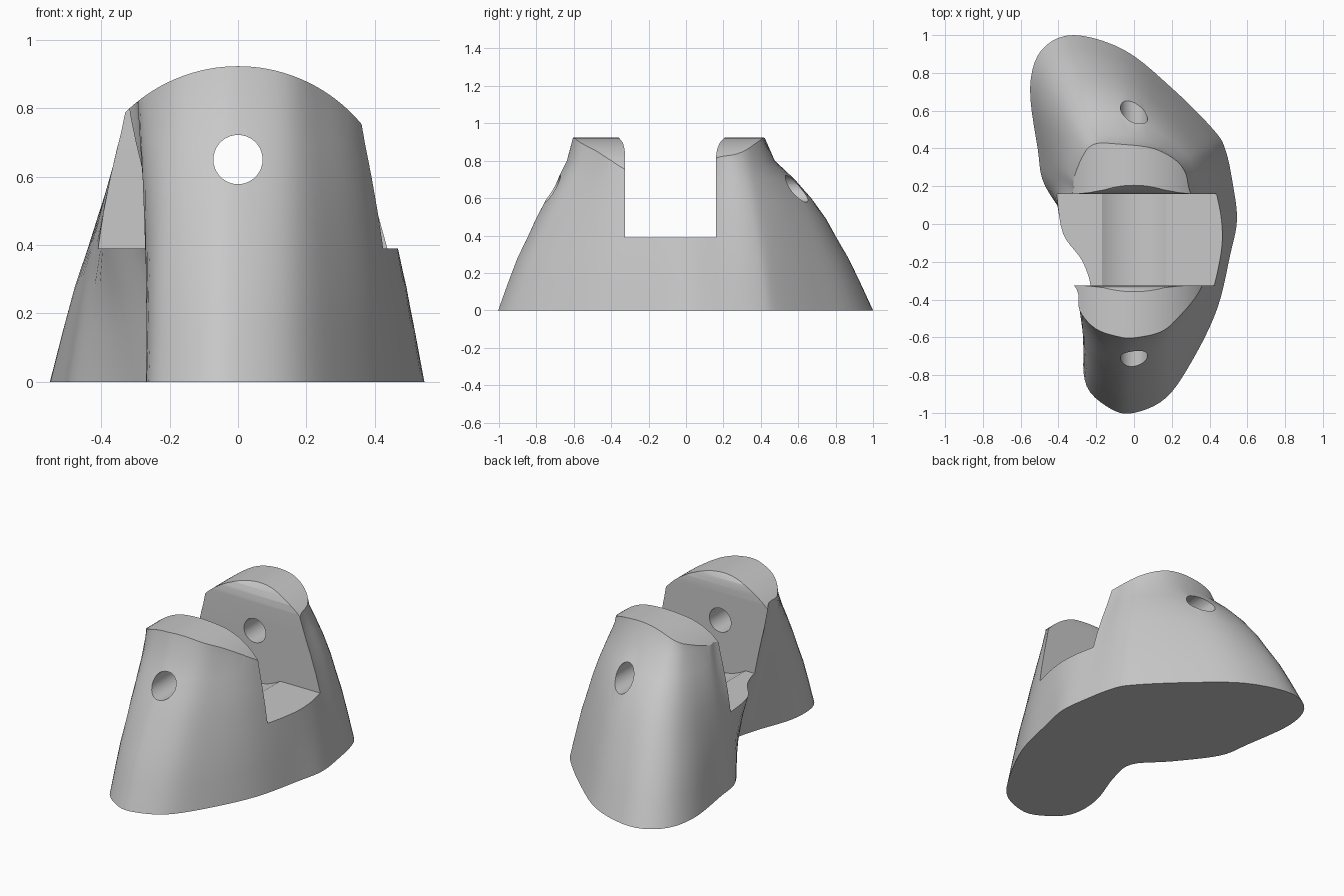
import bpy, bmesh, math
from mathutils import Vector

old_cube = bpy.data.objects.get("Cube")
if old_cube:
    bpy.data.objects.remove(old_cube, do_unlink=True)

# Single grey material
grey = bpy.data.materials.new("light_grey")
grey.use_nodes = True
grey.diffuse_color = (0.58, 0.58, 0.58, 1)
grey.node_tree.nodes["Principled BSDF"].inputs["Base Color"].default_value = grey.diffuse_color


def smooth_loop(points, steps=5):
    """Closed Catmull-Rom curve through the given points."""
    pts = [Vector(p) for p in points]
    n = len(pts)
    loop = []
    for i in range(n):
        a, b, c, d = (pts[(i + k - 1) % n] for k in range(4))
        for s in range(steps):
            t = s / steps
            loop.append(0.5 * (2 * b + (c - a) * t + (2 * a - 5 * b + 4 * c - d) * t ** 2
                               + (3 * b - a - 3 * c + d) * t ** 3))
    return loop


def loft(name, rings):
    """Solid skinned over equal-length rings of 3D points."""
    bm = bmesh.new()
    rows = [[bm.verts.new(p) for p in ring] for ring in rings]
    count = len(rows[0])
    for low, high in zip(rows, rows[1:]):
        for i in range(count):
            j = (i + 1) % count
            bm.faces.new((low[i], low[j], high[j], high[i]))
    bm.faces.new(rows[0])
    bm.faces.new(rows[-1])
    bmesh.ops.recalc_face_normals(bm, faces=bm.faces[:])
    mesh = bpy.data.meshes.new(name)
    bm.to_mesh(mesh)
    bm.free()
    obj = bpy.data.objects.new(name, mesh)
    bpy.context.collection.objects.link(obj)
    mesh.materials.append(grey)
    return obj


def along_y(name, profile, start, end):
    return loft(name, [[(x, y, z) for x, z in profile] for y in (start, end)])


def along_x(name, profile, start, end):
    return loft(name, [[(x, y, z) for y, z in profile] for x in (start, end)])


def arc(cx, cz, radius, first, last, steps):
    angles = [math.radians(first + (last - first) * i / steps) for i in range(steps + 1)]
    return [(cx + radius * math.cos(a), cz + radius * math.sin(a)) for a in angles]


def cut(target, cutter):
    mod = target.modifiers.new("cut", "BOOLEAN")
    mod.operation = "DIFFERENCE"
    mod.solver = "EXACT"
    mod.object = cutter
    bpy.context.view_layer.objects.active = target
    bpy.ops.object.modifier_apply(modifier=mod.name)
    bpy.data.objects.remove(cutter, do_unlink=True)


# Body: footprint blended into the narrower top outline
foot = [(0, -1), (.17, -.92), (.31, -.72), (.44, -.45), (.51, -.16), (.545, .02),
        (.525, .2), (.485, .39), (.42, .5), (.2, .72), (-.05, .92), (-.32, 1),
        (-.49, .92), (-.55, .72), (-.51, .4), (-.47, .2), (-.3, -.03), (-.15, -.2),
        (-.17, -.38), (-.26, -.65), (-.25, -.86), (-.12, -.98)]
crown = [(0, -.59), (.14, -.555), (.235, -.47), (.33, -.34), (.38, -.15), (.33, .02),
         (.27, .17), (.25, .26), (.2, .33), (.1, .385), (-.02, .4), (-.15, .395),
         (-.21, .37), (-.25, .31), (-.295, .22), (-.315, .14), (-.5, -.08), (-.47, -.2),
         (-.32, -.34), (-.29, -.44), (-.2, -.535), (-.09, -.58)]
# Height, blend at the front and sides, blend at the fuller back
flare = [(0, 0, 0), (.15, .13, .11), (.28, .25, .21), (.39, .38, .31), (.49, .49, .4),
         (.6, .63, .53), (.7, .77, .68), (.8, .89, .87), (.97, 1, 1)]


def body_point(low, high, z, side, back):
    weight = min(1, max(0, 1.3 * (low.y + min(low.x, 0)) - .1))
    p = low.lerp(high, side + (back - side) * weight)
    return p.x, p.y, z


outlines = list(zip(smooth_loop(foot), smooth_loop(crown)))
body = loft("forked_bracket", [[body_point(a, b, *level) for a, b in outlines]
                               for level in flare])

# Domed top running front to back
dome = arc(0, .453, .47, 5, 175, 64)
cut(body, along_y("dome_cutter", dome + [(-.8, dome[-1][1]), (-.8, 1.2),
                                         (.8, 1.2), (.8, dome[0][1])], -1.2, 1.2))

# Slot between the two prongs, with eased upper edges
slot = [(-.325, .39), (.16, .39), (.16, .82), (.166, .86), (.18, .895), (.207, .925),
        (.24, 1.1), (-.4, 1.1), (-.36, .925), (-.337, .895), (-.328, .86), (-.325, .82)]
cut(body, along_x("slot_cutter", slot, -1, 1))

# Shallow round groove in the slot floor
half = math.degrees(math.acos(.26 / .31))
cut(body, along_y("groove_cutter", arc(0, .65, .31, 270 - half, 270 + half, 24), -.325, .16))

# Pin hole through both prongs
cut(body, along_y("pin_hole_cutter", arc(0, .65, .072, 0, 350, 35), -1.2, 1.2))

# Smooth sides, crisp cut edges
bpy.ops.object.select_all(action="DESELECT")
body.select_set(True)
bpy.context.view_layer.objects.active = body
bpy.ops.object.shade_smooth_by_angle(angle=math.radians(28))
